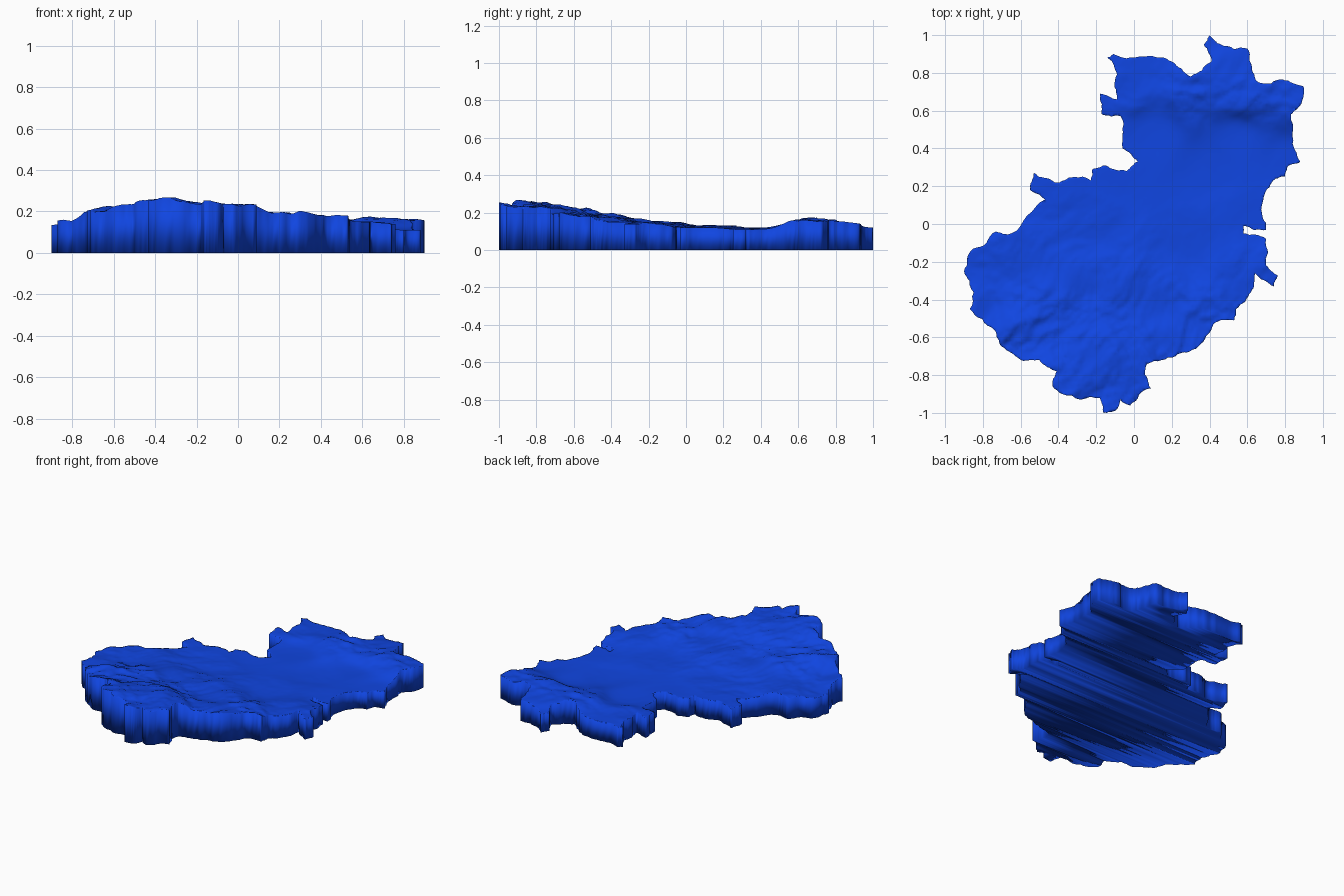
import bpy, bmesh, random
from mathutils import Vector, noise
from mathutils.geometry import delaunay_2d_cdt

if "Cube" in bpy.data.objects:
    bpy.data.objects.remove(bpy.data.objects["Cube"])

random.seed(4)
STEP = 0.014

# Plan outline, clockwise from the northern tip
outline = [
    (.40, 1), (.46, .95), (.60, .93), (.63, .80), (.66, .75), (.79, .765), (.895, .73), (.89, .65),
    (.83, .58), (.84, .46), (.88, .33), (.82, .31), (.80, .25), (.75, .24), (.68, .11), (.70, -.03),
    (.58, -.01), (.58, -.05), (.70, -.08), (.70, -.22), (.76, -.27), (.74, -.33), (.64, -.26),
    (.62, -.36), (.54, -.45), (.53, -.51), (.42, -.53), (.34, -.65), (.22, -.70), (.07, -.74),
    (.06, -.80), (.09, -.87), (-.02, -.96), (-.07, -.93), (-.10, -.99), (-.16, -1), (-.18, -.92),
    (-.38, -.90), (-.43, -.86), (-.41, -.78), (-.50, -.72), (-.60, -.72), (-.70, -.65), (-.74, -.56),
    (-.87, -.45), (-.85, -.36), (-.90, -.25), (-.85, -.13), (-.73, -.04), (-.65, -.05), (-.47, .13),
    (-.55, .18), (-.53, .27), (-.42, .22), (-.32, .25), (-.23, .23), (-.22, .29), (-.15, .31),
    (-.04, .28), (.02, .33), (-.06, .40), (-.07, .57), (-.17, .58), (-.18, .69), (-.09, .66),
    (-.09, .79), (-.14, .88), (-.11, .90), (.08, .89), (.20, .86), (.30, .78), (.41, .86), (.37, .95)]

# Spot heights: southern mountains, central plain, northern ridge
spots = [
    (-.85, -.25, .135), (-.8, -.42, .15), (-.65, -.6, .21), (-.6, -.2, .15), (-.42, -.84, .26),
    (-.45, -.5, .20), (-.12, -.95, .24), (-.15, -.72, .235), (.05, -.8, .235), (.2, -.65, .195),
    (.4, -.5, .18), (.1, -.4, .16), (-.2, -.35, .165), (.6, -.3, .15), (.72, -.27, .14),
    (.3, -.1, .125), (.65, .05, .12), (-.2, 0, .13), (-.45, .15, .13), (0, .25, .12),
    (.4, .3, .11), (.8, .35, .11), (.1, .5, .115), (.55, .48, .111), (.3, .69, .165),
    (.6, .67, .17), (.85, .66, .16), (0, .7, .14), (.05, .88, .13), (.5, .85, .145), (.42, .98, .12)]


def roughen(points):
    """Add one displaced midpoint to every edge."""
    result = []
    for a, b in zip(points, points[1:] + points[:1]):
        d = b - a
        result += [a, (a + b) / 2 + Vector((-d.y, d.x)) * random.uniform(-.12, .12)]
    return result


def height(x, y):
    """Smooth blend of the spot heights plus relief that grows with altitude."""
    total = weight = 0
    for sx, sy, sz in spots:
        w = 1 / ((x - sx) ** 2 + (y - sy) ** 2 + .006) ** 2
        total += w * sz
        weight += w
    base = total / weight
    relief = min(.019, max(.001, (base - .117) * .3))
    bend = noise.noise(Vector((x * 3, y * 3, 7))) * .12
    p = Vector(((x + y) * 4 + bend * 8, (y - x) * 6 + bend * 8, 2))
    return base + relief * noise.fractal(p, .9, 2.0, 4)


# Outline with fine ragged detail
edge = [Vector(p) for p in outline]
for _ in range(3):
    edge = roughen(edge)
edge = [Vector((max(-.9, min(.9, p.x)), max(-1, min(1, p.y)))) for p in edge]
count = len(edge)

# Fill the outline with a fine, slightly jittered point grid
grid = [Vector((i * STEP + random.uniform(-.002, .002), j * STEP + random.uniform(-.002, .002)))
        for i in range(-64, 65) for j in range(-71, 72)]
verts, _, faces, *_ = delaunay_2d_cdt(edge + grid, [], [list(range(count))], 1, 1e-5)

# Terrain surface
bm = bmesh.new()
used = sorted({i for f in faces for i in f})
lookup = {i: bm.verts.new((verts[i].x, verts[i].y, height(verts[i].x, verts[i].y))) for i in used}
for f in faces:
    bm.faces.new([lookup[i] for i in f])

# Vertical walls and flat base
rim = [e for e in bm.edges if e.is_boundary]
skirt = bmesh.ops.extrude_edge_only(bm, edges=rim)["geom"]
for v in skirt:
    if isinstance(v, bmesh.types.BMVert):
        v.co.z = 0
base_edges = [e for e in bm.edges if e.is_boundary]
bmesh.ops.triangle_fill(bm, edges=base_edges, use_beauty=False)
bmesh.ops.recalc_face_normals(bm, faces=bm.faces)
for f in bm.faces:
    f.smooth = True

mesh = bpy.data.meshes.new("terrain_slab")
bm.to_mesh(mesh)
bm.free()
slab = bpy.data.objects.new("terrain_slab", mesh)
bpy.context.collection.objects.link(slab)

blue = bpy.data.materials.new("terrain_blue")
blue.diffuse_color = (.005, .06, .75, 1)
blue.use_nodes = True
blue.node_tree.nodes["Principled BSDF"].inputs["Base Color"].default_value = blue.diffuse_color
mesh.materials.append(blue)
